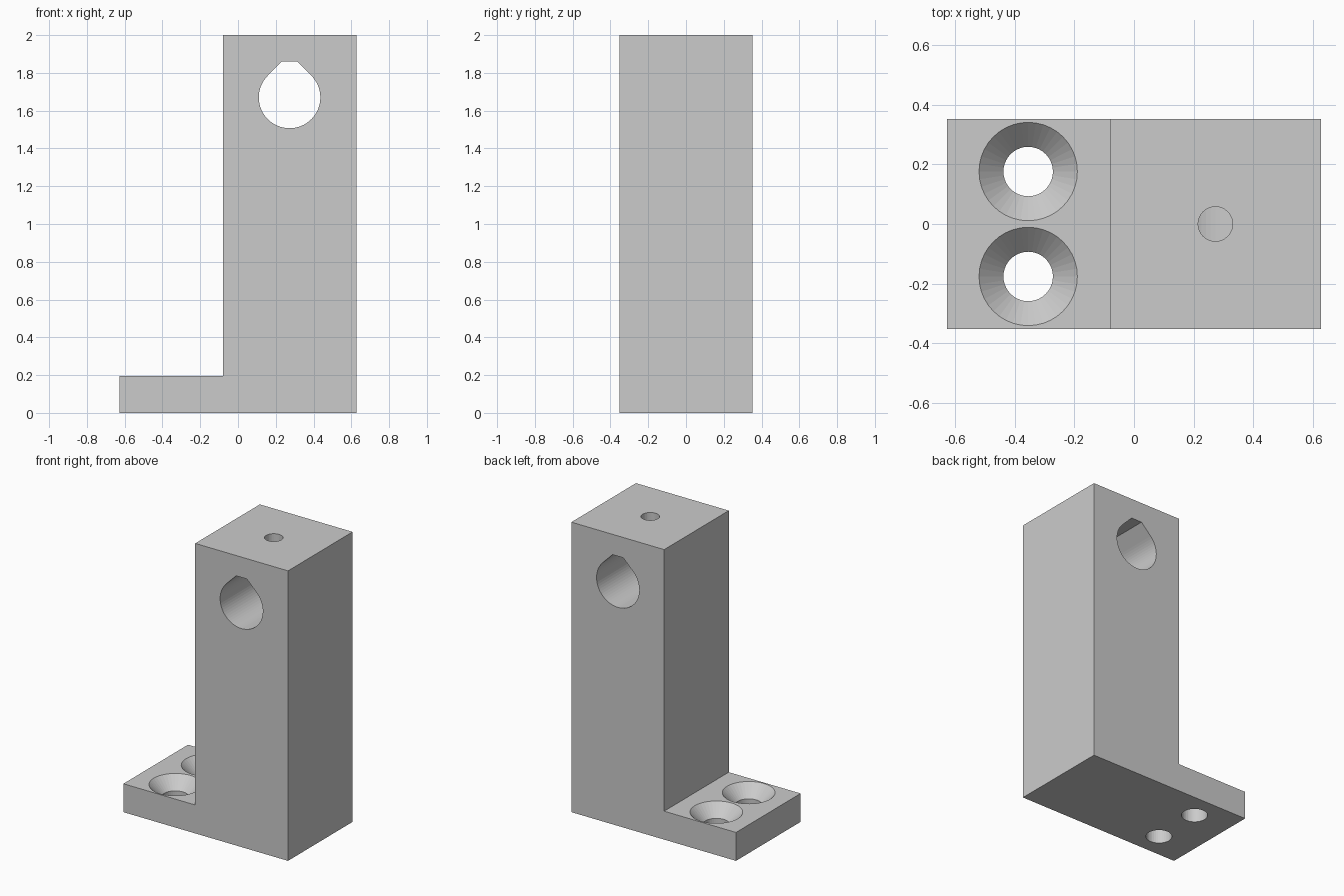
import bpy
import bmesh
from math import cos, sin, pi, radians

default = bpy.data.objects.get("Cube")
if default:
    bpy.data.objects.remove(default, do_unlink=True)

# Sizes
HALF_X, HALF_Y, HEIGHT = 0.628, 0.352, 2.0
COLUMN_X, FOOT_TOP = -0.08, 0.196
BORE_X, BORE_Z, BORE_R, BORE_TOP = 0.273, 1.67, 0.163, 1.86
SCREW_X, SCREW_Y, SCREW_R, HEAD_R = -0.355, 0.176, 0.083, 0.165
SET_R = 0.058

grey = bpy.data.materials.new("plain_grey")
grey.use_nodes = True
colour = (0.6, 0.6, 0.6, 1)
grey.diffuse_color = colour
grey.node_tree.nodes["Principled BSDF"].inputs["Base Color"].default_value = colour


def make_object(name, bm):
    bmesh.ops.recalc_face_normals(bm, faces=bm.faces)
    mesh = bpy.data.meshes.new(name)
    bm.to_mesh(mesh)
    bm.free()
    mesh.materials.append(grey)
    obj = bpy.data.objects.new(name, mesh)
    bpy.context.collection.objects.link(obj)
    return obj


def extrude_profile(name, points, half_depth):
    """Extrude an x-z outline along y."""
    bm = bmesh.new()
    face = bm.faces.new([bm.verts.new((x, -half_depth, z)) for x, z in points])
    result = bmesh.ops.extrude_face_region(bm, geom=[face])
    verts = [v for v in result["geom"] if isinstance(v, bmesh.types.BMVert)]
    bmesh.ops.translate(bm, verts=verts, vec=(0, 2 * half_depth, 0))
    return make_object(name, bm)


def turn_profile(name, points, x, y, segments):
    """Closed solid from stacked rings of (radius, z)."""
    bm = bmesh.new()
    rings = [[bm.verts.new((x + r * cos(2 * pi * i / segments),
                            y + r * sin(2 * pi * i / segments), z))
              for i in range(segments)] for r, z in points]
    for low, high in zip(rings, rings[1:]):
        for i in range(segments):
            j = (i + 1) % segments
            bm.faces.new((low[i], low[j], high[j], high[i]))
    bm.faces.new(rings[0])
    bm.faces.new(rings[-1])
    return make_object(name, bm)


# L-shaped body: upright column with a mounting foot
bracket = extrude_profile("bracket", [
    (-HALF_X, 0), (HALF_X, 0), (HALF_X, HEIGHT), (COLUMN_X, HEIGHT),
    (COLUMN_X, FOOT_TOP), (-HALF_X, FOOT_TOP)], HALF_Y)

# Teardrop cross bore: round below, 45 degree shoulders, flat top
arc = [radians(135 + 270 * i / 48) for i in range(49)]
outline = [(BORE_X + BORE_R * cos(a), BORE_Z + BORE_R * sin(a)) for a in arc]
flat = BORE_R * 2 ** 0.5 - (BORE_TOP - BORE_Z)
outline += [(BORE_X + flat, BORE_TOP), (BORE_X - flat, BORE_TOP)]
cutters = [extrude_profile("bore_cutter", outline, HALF_Y + 0.1)]

# Set screw hole from the top down into the bore
cutters.append(turn_profile("set_screw_cutter",
                            [(SET_R, BORE_Z), (SET_R, HEIGHT + 0.1)], BORE_X, 0, 32))

# Countersunk screw holes in the foot
sink = HEAD_R - SCREW_R
for side in (-1, 1):
    cutters.append(turn_profile("countersink_cutter", [
        (SCREW_R, -0.1), (SCREW_R, FOOT_TOP - sink),
        (HEAD_R, FOOT_TOP), (HEAD_R, FOOT_TOP + 0.1)],
        SCREW_X, side * SCREW_Y, 40))

for cutter in cutters:
    cutter.hide_render = True
    cut = bracket.modifiers.new(cutter.name, "BOOLEAN")
    cut.operation = "DIFFERENCE"
    cut.solver = "EXACT"
    cut.object = cutter

# Bake the cuts and drop the cutters
bpy.context.view_layer.update()
graph = bpy.context.evaluated_depsgraph_get()
final = bpy.data.meshes.new_from_object(bracket.evaluated_get(graph))
bracket.modifiers.clear()
bracket.data = final
for cutter in cutters:
    bpy.data.objects.remove(cutter, do_unlink=True)
